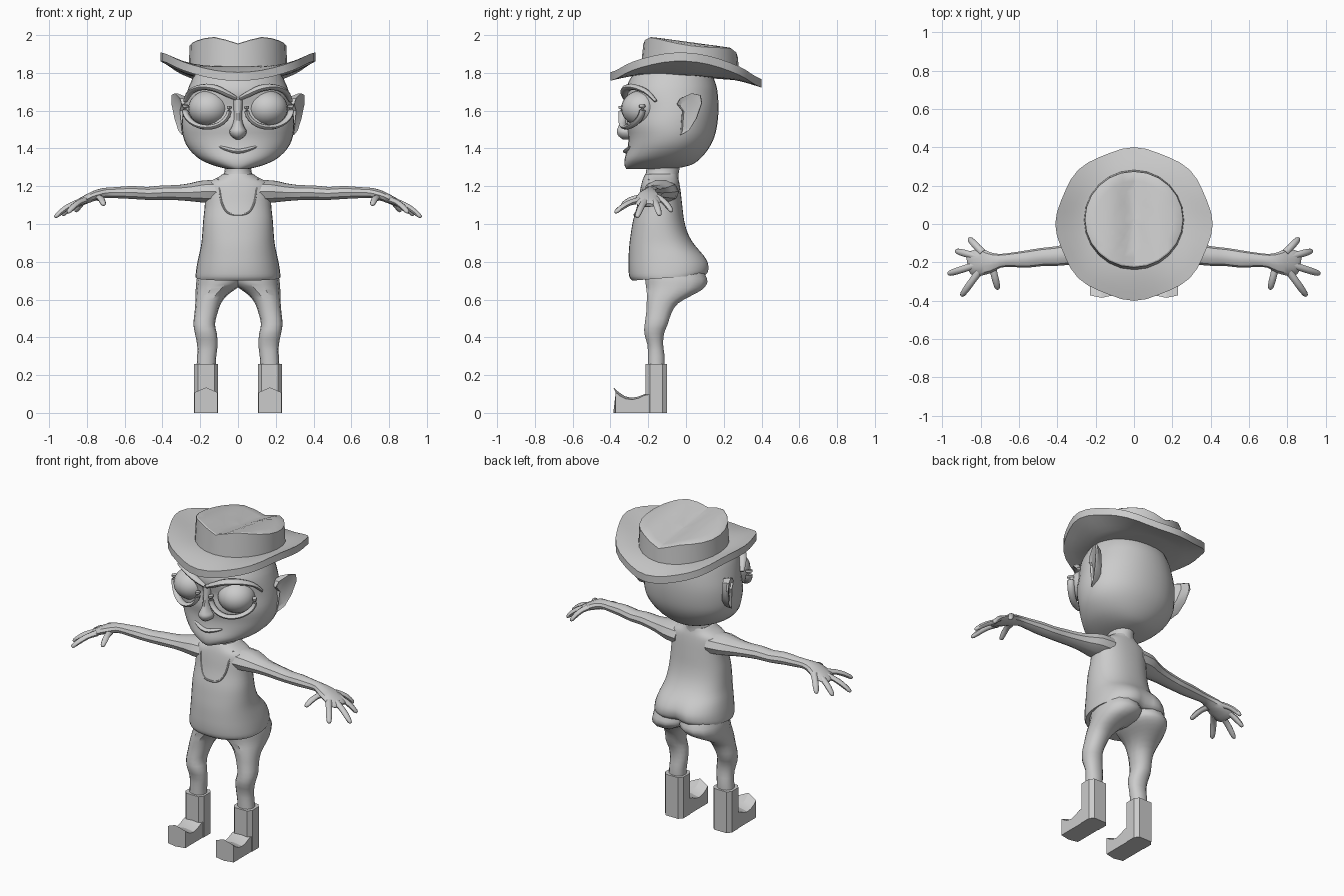
import bpy, bmesh, math
from mathutils import Vector

grey = bpy.data.materials.new("plain_grey")
grey.diffuse_color = (0.6, 0.6, 0.6, 1)


def finish(name, bm, angle=40):
    bmesh.ops.recalc_face_normals(bm, faces=bm.faces)
    me = bpy.data.meshes.new(name)
    bm.to_mesh(me)
    bm.free()
    me.materials.append(grey)
    ob = bpy.data.objects.new(name, me)
    bpy.context.collection.objects.link(ob)
    bpy.ops.object.select_all(action='DESELECT')
    ob.select_set(True)
    bpy.context.view_layer.objects.active = ob
    bpy.ops.object.shade_smooth_by_angle(angle=math.radians(angle))
    return ob


def loft(name, rings, angle=40, side=1):
    """Skin closed rings of equal length and cap both ends."""
    bm = bmesh.new()
    vs = [[bm.verts.new((p[0] * side, p[1], p[2])) for p in r] for r in rings]
    n = len(rings[0])
    for a, b in zip(vs, vs[1:]):
        for i in range(n):
            j = (i + 1) % n
            bm.faces.new((a[i], a[j], b[j], b[i]))
    bm.faces.new(vs[0])
    bm.faces.new(vs[-1])
    return finish(name, bm, angle)


def smooth_rows(rows, k=3):
    """Catmull-Rom interpolation between table rows."""
    out = []
    for i in range(len(rows) - 1):
        p = [rows[max(i - 1, 0)], rows[i], rows[i + 1], rows[min(i + 2, len(rows) - 1)]]
        for s in range(k):
            t = s / k
            out.append([0.5 * (2 * b + (c - a) * t + (2 * a - 5 * b + 4 * c - d) * t * t
                        + (3 * b - a - 3 * c + d) * t ** 3) for a, b, c, d in zip(*p)])
    return out + [list(rows[-1])]


def oval(z, x0, x1, y0, y1, n=28, e=1.0):
    """Superellipse ring at height z filling the given box."""
    pts = []
    for i in range(n):
        a = 2 * math.pi * i / n
        c, s = math.cos(a), math.sin(a)
        pts.append(Vector(((x0 + x1) / 2 + (x1 - x0) / 2 * math.copysign(abs(c) ** e, c),
                           (y0 + y1) / 2 + (y1 - y0) / 2 * math.copysign(abs(s) ** e, s), z)))
    return pts


def tube(name, rows, n=8, side=1, k=3, angle=50):
    """Tube along rows of x, y, z, width radius, height radius."""
    rows = smooth_rows(rows, k)
    pts = [Vector(r[:3]) for r in rows]
    rings = []
    for i, r in enumerate(rows):
        d = (pts[min(i + 1, len(pts) - 1)] - pts[max(i - 1, 0)]).normalized()
        w = Vector((0, 0, 1)).cross(d).normalized()
        h = d.cross(w)
        rings.append([pts[i] + w * r[3] * math.cos(2 * math.pi * j / n)
                      + h * r[4] * math.sin(2 * math.pi * j / n) for j in range(n)])
    return loft(name, rings, angle, side)


# Head: height, half width, front, back
head = [(1.29, .05, -.315, -.08), (1.31, .13, -.325, .02), (1.345, .205, -.325, .075),
        (1.40, .262, -.31, .12), (1.46, .29, -.305, .15), (1.53, .298, -.315, .166),
        (1.61, .29, -.305, .172), (1.69, .272, -.32, .168), (1.75, .25, -.305, .155),
        (1.81, .21, -.26, .12), (1.86, .10, -.15, .03)]
loft("head", [oval(z, -w, w, a, b, 36, .95) for z, w, a, b in smooth_rows(head)])

# Nose and lips
nose = [(1.448, .012, -.335), (1.465, .036, -.358), (1.49, .046, -.368),
        (1.515, .034, -.36), (1.55, .024, -.345), (1.60, .024, -.335), (1.66, .03, -.33)]
loft("nose", [oval(z, -w, w, a, -.25, 14) for z, w, a in smooth_rows(nose)])
tube("lower_lip", [(-.13, -.265, 1.425, .004, .004), (-.07, -.30, 1.40, .013, .010),
                   (0, -.318, 1.385, .016, .012), (.07, -.30, 1.40, .013, .010),
                   (.13, -.265, 1.425, .004, .004)])

for side, tag in ((1, "left"), (-1, "right")):
    # Eyeball
    bm = bmesh.new()
    bmesh.ops.create_uvsphere(bm, u_segments=24, v_segments=16, radius=1)
    for v in bm.verts:
        v.co = Vector((side * (.155 + v.co.x * .108), -.235 + v.co.y * .108, 1.612 + v.co.z * .095))
    finish("eye_" + tag, bm)

    # Lower eye bag and heavy brow
    bag = []
    for i in range(13):
        a = math.pi * (0.95 + 1.12 * i / 12)
        x = .163 + .118 * math.cos(a)
        y = -.345 + 2.4 * max(x - .07, 0) ** 2
        bag.append((x, y + .008, 1.61 + .098 * math.sin(a), .02, .013))
    tube("eye_bag_" + tag, bag, 8, side, 2)
    tube("brow_" + tag, [(.01, -.315, 1.665, .02, .012), (.06, -.322, 1.69, .024, .016),
                         (.12, -.315, 1.718, .026, .018), (.19, -.275, 1.725, .026, .016),
                         (.25, -.21, 1.70, .022, .013), (.28, -.16, 1.65, .012, .008)], 8, side)

    # Ear: slanted plate flaring out towards the back
    outline = [(-.03, 1.47), (.015, 1.495), (.055, 1.56), (.082, 1.64), (.075, 1.682),
               (.03, 1.692), (-.03, 1.665), (-.047, 1.635), (-.02, 1.60), (-.025, 1.54)]
    outer = [(.315 + .42 * y + .06 * (z - 1.58), y, z) for y, z in outline]
    mid = [(x - .012, y * 1.04, z) for x, y, z in outer]
    inner = [(x - .055, y * .8, 1.58 + (z - 1.58) * .85) for x, y, z in outer]
    face = [(x - .008, y * .75 + .004, 1.585 + (z - 1.585) * .8) for x, y, z in outer]
    loft("ear_" + tag, [inner, mid, outer, face], 30, side)

    # Arm and palm
    tube("arm_" + tag, [(.10, -.13, 1.17, .095, .065), (.18, -.135, 1.172, .092, .062),
                        (.25, -.145, 1.168, .07, .05), (.32, -.155, 1.166, .057, .042),
                        (.40, -.167, 1.166, .051, .04), (.48, -.172, 1.162, .047, .036),
                        (.56, -.183, 1.167, .045, .036), (.64, -.187, 1.166, .037, .031),
                        (.70, -.192, 1.165, .036, .028), (.75, -.20, 1.153, .055, .028),
                        (.80, -.20, 1.132, .07, .024), (.85, -.205, 1.108, .062, .018),
                        (.865, -.207, 1.10, .045, .010)], 10, side, 2, 35)

    # Fingers and thumb: base and tip
    for i, (b, t) in enumerate([((.79, -.15, 1.14), (.86, -.075, 1.065)),
                                ((.82, -.17, 1.125), (.93, -.14, 1.045)),
                                ((.83, -.215, 1.12), (.97, -.26, 1.035)),
                                ((.81, -.25, 1.125), (.90, -.375, 1.06)),
                                ((.74, -.22, 1.14), (.71, -.34, 1.10))]):
        b, t = Vector(b), Vector(t)
        rows = []
        for f, r in ((0, .021), (.35, .018), (.65, .018), (.93, .014), (1, .006)):
            p = b.lerp(t, f) + Vector((0, 0, .05 * f * (1 - f)))
            rows.append((*p, r, r * .85))
        tube(("thumb_" if i == 4 else "finger_%d_" % i) + tag, rows, 8, side, 2)

    # Trouser leg with seat: height, inner x, outer x, front, back
    leg = [(.76, -.03, .205, -.215, .09), (.71, -.03, .218, -.22, .115), (.68, -.02, .222, -.217, .113),
           (.65, .02, .224, -.212, .085), (.62, .06, .225, -.21, .03), (.58, .09, .226, -.21, -.04),
           (.53, .108, .23, -.212, -.075), (.47, .122, .236, -.22, -.095), (.42, .112, .228, -.222, -.115),
           (.36, .108, .216, -.205, -.12), (.30, .115, .216, -.203, -.112), (.24, .118, .22, -.203, -.112)]
    loft("trouser_leg_" + tag, [oval(*r, 14, .9) for r in smooth_rows(leg, 2)], 35, side)

    # Boot shaft: straight octagonal block
    shaft = [(.105, -.19), (.125, -.215), (.213, -.215), (.233, -.19),
             (.233, -.125), (.213, -.10), (.125, -.10), (.105, -.125)]
    loft("boot_shaft_" + tag, [[(x, y, z) for x, y in shaft] for z in (0, .26)], 20, side)

    # Boot foot with curled, ridged toe: y, side height, ridge height
    foot = [(-.15, .10, .10), (-.215, .095, .10), (-.25, .078, .086), (-.285, .07, .08),
            (-.32, .075, .088), (-.35, .09, .108), (-.372, .108, .135)]
    rings = []
    for y, h, m in foot:
        tip = .013 if y < -.36 else .004
        rings.append([(.108, y, 0), (.169, y - tip, 0), (.23, y, 0),
                      (.23, y, h), (.169, y - tip, m), (.108, y, h)])
    loft("boot_foot_" + tag, rings, 20, side)

# Vest: height, half width, front, back
vest = [(.715, .224, -.285, .115), (.735, .224, -.30, .13), (.78, .218, -.305, .128),
        (.83, .208, -.304, .10), (.89, .195, -.30, .045), (.95, .189, -.292, .01),
        (1.02, .184, -.28, -.01), (1.10, .176, -.258, -.02), (1.17, .176, -.245, -.028),
        (1.215, .165, -.235, -.035), (1.245, .11, -.225, -.042), (1.265, .08, -.215, -.045)]
vest = smooth_rows(vest)
rings = [oval(z, -w, w, a, b, 36, .88) for z, w, a, b in vest]
for r in rings:
    for p in r:
        low = max(0, 1 - (p.z - .715) / .16)
        if p.y > 0:
            p.y -= .035 * low * math.exp(-(p.x / .05) ** 2)     # seat crease
        p.z += .08 * low * (p.y + .1)                           # sloping hem
loft("vest", rings)

# Neck
neck = [(1.22, .095, -.225, -.04), (1.26, .078, -.215, -.04), (1.29, .07, -.21, -.035), (1.35, .075, -.21, -.03)]
loft("neck", [oval(z, -w, w, a, b, 20) for z, w, a, b in smooth_rows(neck)])


# Scooped neckline edging that follows the chest
def chest_y(x, z):
    _, w, a, b = min(vest, key=lambda r: abs(r[0] - z))
    c = min(abs(x) / w, .999) ** (1 / .88)
    return (a + b) / 2 - (b - a) / 2 * (1 - c * c) ** .44


scoop = [(-.105, 1.235), (-.098, 1.18), (-.088, 1.12), (-.065, 1.07), (-.035, 1.052), (0, 1.048)]
scoop += [(-x, z) for x, z in scoop[-2::-1]]
tube("neckline_edge", [(x, chest_y(x, z), z, .005, .005) for x, z in scoop], 6)

# Hat brim: sides curled up, from underside to top
N = 40


def brim_ring(t, drop):
    ring = []
    for i in range(N):
        a = 2 * math.pi * i / N
        c, s = math.cos(a), math.sin(a)
        k = 1 + .014 * math.cos(8 * a) * t
        x, y = c * (.24 + .165 * t) * k, .02 * (1 - t) + s * (.24 + .155 * t) * k
        zi = 1.822 - .06 * y + .012 * c * c
        zo = 1.785 - .045 * y + .122 * c * c
        ring.append((x, y, zi + (zo - zi) * t ** 1.3 - drop))
    return ring


steps = [0, .25, .5, .75, 1]
loft("hat_brim", [brim_ring(t, .045) for t in steps] + [brim_ring(t, 0) for t in steps[::-1]], 35)

# Hat crown: faceted wall, sloping top with a pinched centre
crown = [[(.262 * math.cos(a), .02 + .262 * math.sin(a), 1.80)
          for a in [2 * math.pi * i / 24 for i in range(24)]]]
for f in (1, .97, .8, .6, .4, .2, .02):
    ring = []
    for i in range(24):
        a = 2 * math.pi * i / 24
        x, y = .256 * f * math.cos(a), .024 + .25 * f * math.sin(a)
        z = 1.967 - .135 * y - .045 * math.exp(-(x / .08) ** 2) - .02 * (abs(x) / .256) ** 3
        ring.append((x, y, z + (.004 if f < 1 else 0)))
    crown.append(ring)
loft("hat_crown", crown, 28)
